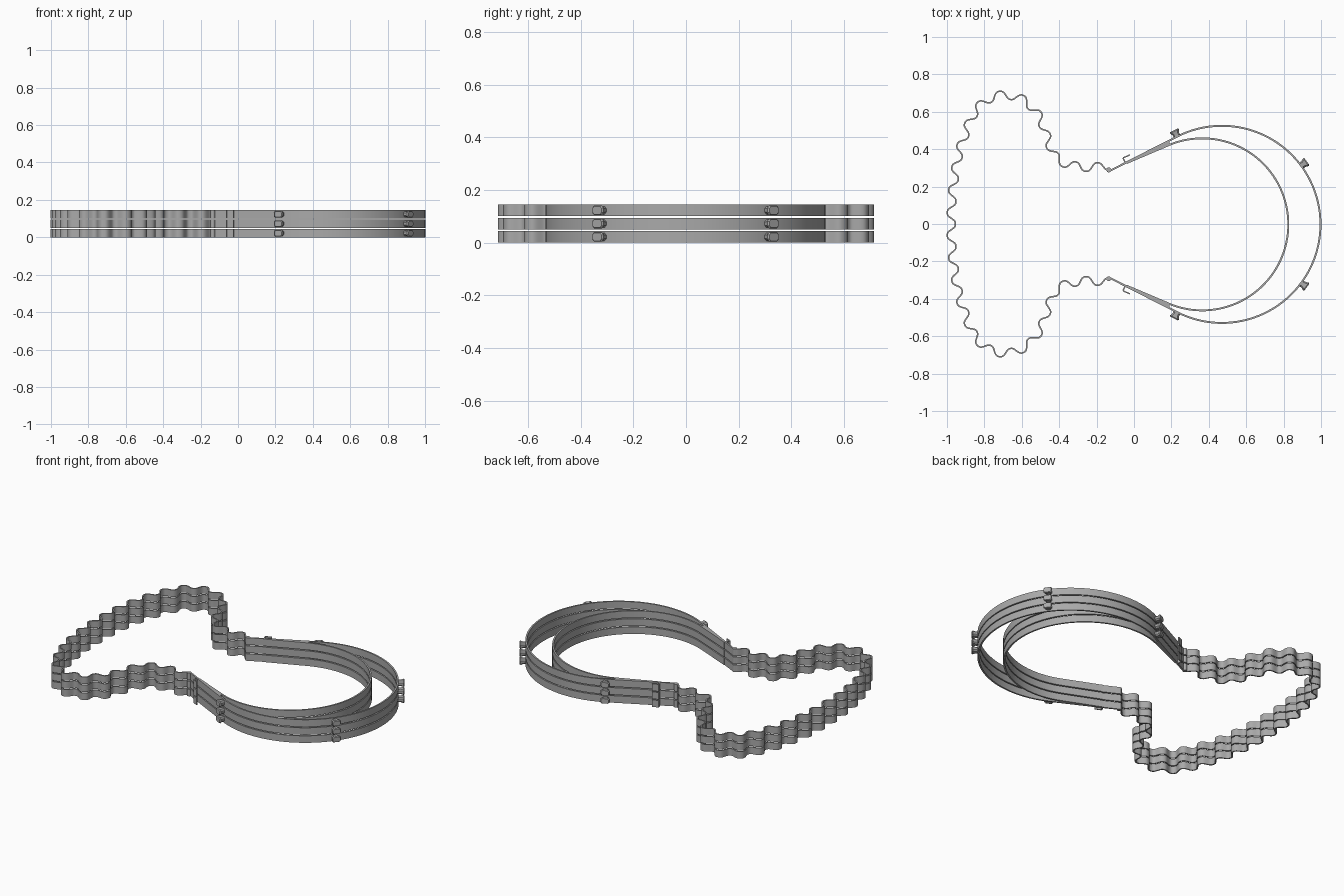
import bpy, bmesh, math
from mathutils import Vector

if "Cube" in bpy.data.objects:
    bpy.data.objects.remove(bpy.data.objects["Cube"])

H, PITCH, LAYERS = 0.044, 0.0505, 3
CY = -0.002  # centre line of the frame

grey = bpy.data.materials.new("matte_grey")
grey.diffuse_color = (0.40, 0.40, 0.40, 1)
grey.use_nodes = True
grey.node_tree.nodes["Principled BSDF"].inputs["Base Color"].default_value = grey.diffuse_color


def finish(name, bm):
    bmesh.ops.recalc_face_normals(bm, faces=bm.faces)
    me = bpy.data.meshes.new(name)
    bm.to_mesh(me)
    bm.free()
    me.materials.append(grey)
    ob = bpy.data.objects.new(name, me)
    bpy.context.collection.objects.link(ob)
    bpy.ops.object.select_all(action='DESELECT')
    ob.select_set(True)
    bpy.context.view_layer.objects.active = ob
    bpy.ops.object.shade_smooth_by_angle(angle=math.radians(35))
    return ob


def normals(pts):
    out = []
    for i in range(len(pts)):
        t = (pts[min(i + 1, len(pts) - 1)] - pts[max(i - 1, 0)]).normalized()
        out.append(Vector((-t.y, t.x)))
    return out


def ribbon(name, pts, thick, z):
    """Upright strip of constant thickness along an open plan path."""
    bm = bmesh.new()
    rings = []
    for p, n in zip(pts, normals(pts)):
        a, b = p + n * thick / 2, p - n * thick / 2
        rings.append([bm.verts.new((q.x, q.y, zz)) for q, zz in
                      ((a, z), (b, z), (b, z + H), (a, z + H))])
    for r, s in zip(rings, rings[1:]):
        for k in range(4):
            bm.faces.new((r[k], r[(k + 1) % 4], s[(k + 1) % 4], s[k]))
    bm.faces.new(rings[0])
    bm.faces.new(rings[-1])
    return finish(name, bm)


def prism(name, outline, z):
    """Upright solid over a plan outline."""
    bm = bmesh.new()
    f = bm.faces.new([bm.verts.new((x, y, z)) for x, y in outline])
    ext = bmesh.ops.extrude_face_region(bm, geom=[f])["geom"]
    bmesh.ops.translate(bm, vec=(0, 0, H), verts=[v for v in ext if isinstance(v, bmesh.types.BMVert)])
    return finish(name, bm)


def spline(ctrl, n=24):
    c = [Vector(p) for p in ctrl]
    c = [Vector((c[0].x, -c[1].y))] + c + [2 * c[-1] - c[-2]]
    out = []
    for i in range(1, len(c) - 2):
        a, b, d, e = c[i - 1:i + 3]
        for k in range(n):
            t = k / n
            out.append(0.5 * (2 * b + (d - a) * t + (2 * a - 5 * b + 4 * d - e) * t * t
                              + (3 * b - a - 3 * d + e) * t ** 3))
    return out + [c[-2]]


def wavy_strap(waves=13, amp=0.022):
    base = spline([(-.977, 0), (-.974, .12), (-.96, .25), (-.938, .37), (-.90, .49), (-.85, .60),
                   (-.77, .672), (-.66, .688), (-.56, .64), (-.495, .55), (-.46, .45),
                   (-.405, .345), (-.28, .305), (-.135, .31)])
    s = [0]
    for a, b in zip(base, base[1:]):
        s.append(s[-1] + (b - a).length)
    half = []
    for p, n, d in zip(base, normals(base), s):
        ph = 2 * math.pi * waves * d / s[-1]
        # slightly squared sine gives round scallops
        w = math.cos(ph) - 0.08 * math.cos(3 * ph)
        half.append(p - n * amp * w / 0.92)
    return [Vector((p.x, -p.y)) for p in half[:0:-1]] + half


def band(cx, r, ang, x_end, n=72):
    """Circular arc with tangent straight arms running back to x_end."""
    a = math.radians(ang)
    arc = [Vector((cx + r * math.cos(-a + 2 * a * i / n), CY + r * math.sin(-a + 2 * a * i / n)))
           for i in range(n + 1)]
    p = arc[-1]
    y = p.y + (p.x - x_end) / math.tan(a)
    return [Vector((x_end, 2 * CY - y))] + arc + [Vector((x_end, y))]


def peg(name, pos, ang, z):
    """Chamfered knob flaring outward from the outer band."""
    bm = bmesh.new()
    o = Vector((math.cos(ang), math.sin(ang), 0))
    t = Vector((-o.y, o.x, 0))
    rings = []
    for depth, w, h in ((-.004, .019, .015), (.012, .019, .015), (.028, .026, .018), (.034, .022, .015)):
        c = Vector((pos[0], pos[1], z + H / 2)) + o * depth
        k = 0.008
        prof = [(w, h - k), (w - k, h), (k - w, h), (-w, h - k), (-w, k - h), (k - w, -h), (w - k, -h), (w, k - h)]
        rings.append([bm.verts.new(c + t * u + Vector((0, 0, v))) for u, v in prof])
    for r, s in zip(rings, rings[1:]):
        for i in range(8):
            bm.faces.new((r[i], r[(i + 1) % 8], s[(i + 1) % 8], s[i]))
    bm.faces.new(rings[0])
    bm.faces.new(rings[-1])
    finish(name, bm)


strap = wavy_strap()
outer = band(.47, .527, 117, -.135)
inner = band(.365, .460, 113, -.04)

for layer in range(LAYERS):
    z = layer * PITCH
    ribbon("wavy_strap", strap, .008, z)
    ribbon("outer_band", outer, .010, z)
    ribbon("inner_band", inner, .010, z)
    for side in (1, -1):
        def m(x, y):
            return (x, CY + side * y)
        # solid web where the two bands meet
        prism("arm_web", [m(-.05, .330), m(.19, .452), m(.19, .427)], z)
        # hinge post joining strap and arm
        prism("hinge_post", [m(-.135 + .013 * math.cos(i * math.pi / 8),
                               .291 + .013 * math.sin(i * math.pi / 8)) for i in range(16)], z)
        # small L-shaped hook on each arm
        ribbon("arm_hook", [Vector(m(*p)) for p in ((-.047, .331), (-.058, .353), (-.056, .356), (-.022, .372))],
               .007, z)
        # knobs on the outer band
        for deg in (117, 36.5):
            a = math.radians(deg)
            peg("band_knob", m(.47 + .531 * math.cos(a), .531 * math.sin(a)), side * a, z)
